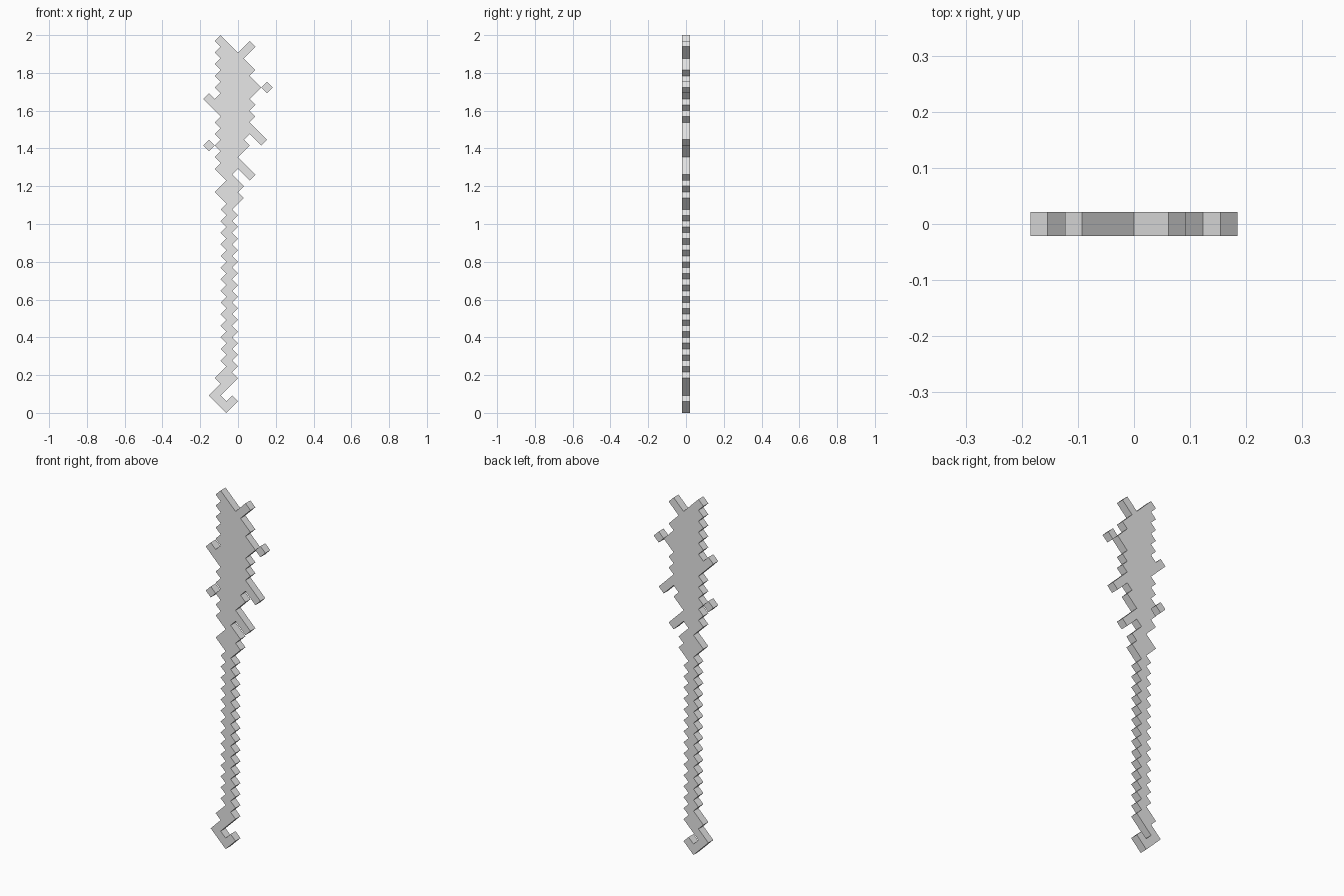
import bpy
import bmesh
from mathutils import Vector

cube = bpy.data.objects.get("Cube")
if cube:
    bpy.data.objects.remove(cube, do_unlink=True)

H = 2 / 65                 # half diagonal of one diamond cell
THICK = H * 2 ** 0.5       # depth equals the side of a cell

grey = bpy.data.materials.new("plain grey")
grey.use_nodes = True
grey.diffuse_color = (0.8, 0.8, 0.8, 1)
grey.node_tree.nodes["Principled BSDF"].inputs["Base Color"].default_value = (0.8, 0.8, 0.8, 1)


def row(m, first, last):
    """Cells side by side at height m."""
    return {(k, m) for k in range(first, last + 1, 2)}


def run(k, m, dk, dm, count):
    """Cells in a diagonal line."""
    return {(k + dk * i, m + dm * i) for i in range(count)}


def build(name, cells):
    """Join diamond cells into one flat sheet and give it depth."""
    bm = bmesh.new()
    corners = {}

    def corner(k, m):
        if (k, m) not in corners:
            corners[k, m] = bm.verts.new((k * H, -THICK / 2, m * H))
        return corners[k, m]

    for k, m in sorted(cells):
        bm.faces.new([corner(k, m - 1), corner(k + 1, m), corner(k, m + 1), corner(k - 1, m)])
    front = bm.faces[:]
    rim = [e for e in bm.edges if e.is_boundary]
    back = bmesh.ops.duplicate(bm, geom=bm.verts[:] + bm.edges[:] + front)
    twin = back["vert_map"]
    for f in back["geom"]:
        if isinstance(f, bmesh.types.BMFace):
            f.normal_flip()
    for v in corners.values():
        twin[v].co += Vector((0, THICK, 0))
    # Walls along the outline only
    for e in rim:
        a, b = e.verts
        bm.faces.new([a, b, twin[b], twin[a]])
    bmesh.ops.recalc_face_normals(bm, faces=bm.faces[:])
    mesh = bpy.data.meshes.new(name)
    bm.to_mesh(mesh)
    bm.free()
    mesh.materials.append(grey)
    bpy.context.collection.objects.link(bpy.data.objects.new(name, mesh))


# Hooked foot
cells = run(-1, 2, -1, -1, 2) | run(-3, 2, -1, 1, 2) | run(-3, 4, 1, 1, 3) | {(-3, 6)}

# Zigzag shaft
for m in range(7, 37):
    cells.add((-2 if m % 2 else -1, m))

# Collar under the head
cells |= row(37, -2, 0) | row(38, -3, -1) | row(39, -2, 0) | {(-1, 40), (-2, 41)}

# Head with a serrated edge, narrower towards both ends
for m in range(42, 62):
    odd = m % 2
    right = 2 if odd else 1
    if m < 46 or m in (47, 61):
        right = 0 if odd else -1
    cells |= row(m, -2 if odd else -3, right)
cells.add((3, 56))

# Forked tip
cells |= run(-1, 62, -1, 1, 3) | {(-3, 62)} | run(1, 62, 1, 1, 2)

# Side twigs
cells |= run(-3, 52, -1, 1, 3)
cells |= run(2, 49, 1, -1, 3)
cells |= run(0, 43, 1, -1, 3)

build("staff", cells)

# Loose chips beside the head
build("left_chip", {(5, 56)})
build("right_chip", {(-5, 46)})
